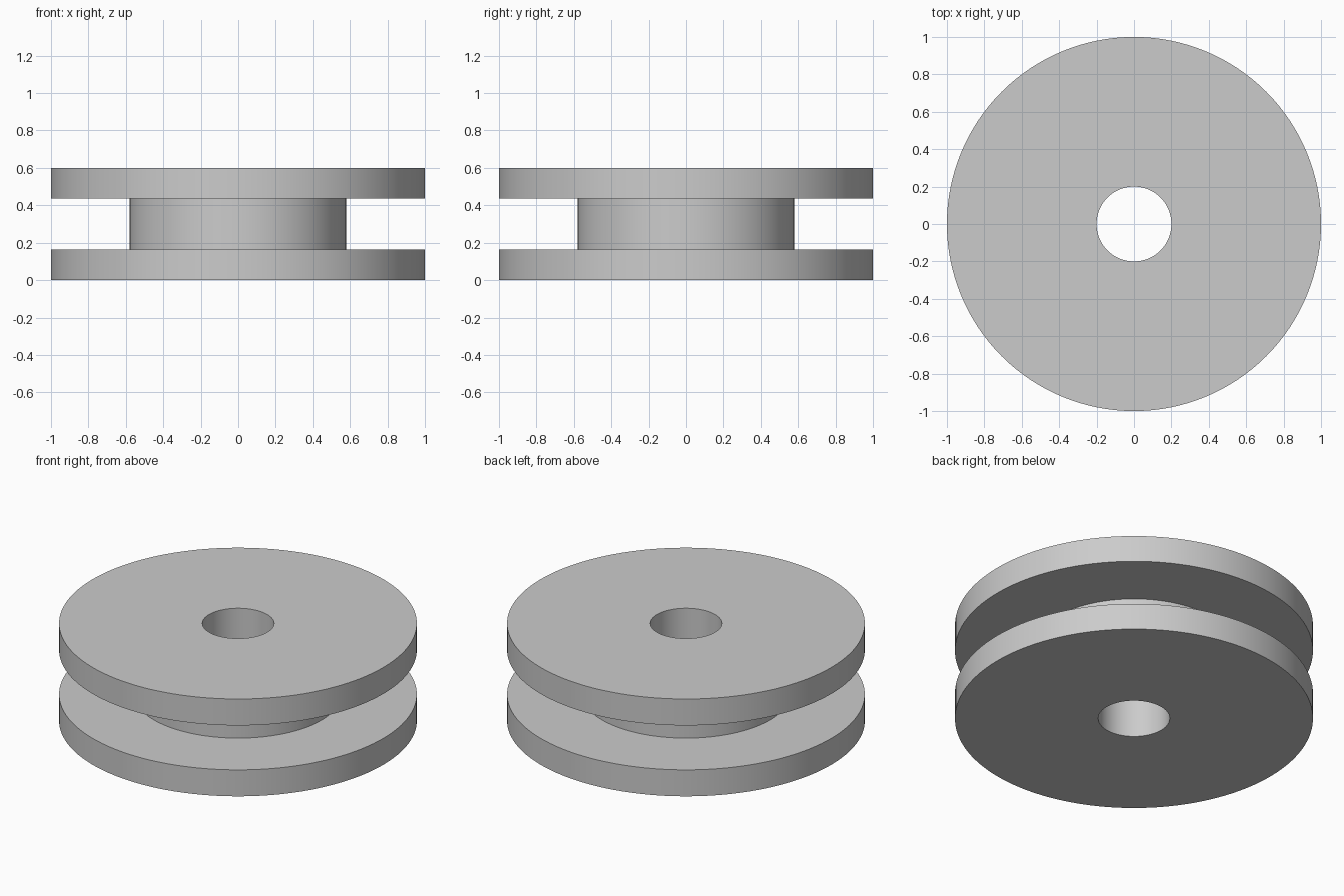
import bpy, bmesh
from math import tau, radians
from mathutils import Vector

if "Cube" in bpy.data.objects:
    bpy.data.objects.remove(bpy.data.objects["Cube"], do_unlink=True)

# Dimensions
RIM, CORE, BORE = 1.0, 0.58, 0.2
HEIGHT, FLANGE = 0.6, 0.163
SEGMENTS = 128

# Plain grey finish
grey = bpy.data.materials.new("grey")
grey.use_nodes = True
colour = (0.6, 0.6, 0.6, 1)
grey.diffuse_color = colour
grey.node_tree.nodes["Principled BSDF"].inputs["Base Color"].default_value = colour


def lathe(name, profile):
    """Revolve a closed (radius, height) outline around z."""
    bm = bmesh.new()
    verts = [bm.verts.new((r, 0, z)) for r, z in profile]
    edges = [bm.edges.new((a, b)) for a, b in zip(verts, verts[1:] + verts[:1])]
    bmesh.ops.spin(bm, geom=verts + edges, cent=Vector(), axis=Vector((0, 0, 1)),
                   angle=tau, steps=SEGMENTS, use_duplicate=False)
    bmesh.ops.remove_doubles(bm, verts=bm.verts, dist=0.0001)
    bmesh.ops.recalc_face_normals(bm, faces=bm.faces)
    mesh = bpy.data.meshes.new(name)
    bm.to_mesh(mesh)
    bm.free()
    mesh.materials.append(grey)
    obj = bpy.data.objects.new(name, mesh)
    bpy.context.collection.objects.link(obj)
    bpy.ops.object.select_all(action="DESELECT")
    obj.select_set(True)
    bpy.context.view_layer.objects.active = obj
    bpy.ops.object.shade_smooth_by_angle(angle=radians(30))
    return obj


# Grooved wheel: two flanges, a narrower core and a central bore
lower = [(BORE, 0), (RIM, 0), (RIM, FLANGE), (CORE, FLANGE)]
upper = [(r, HEIGHT - z) for r, z in reversed(lower)]
lathe("pulley_wheel", lower + upper)
